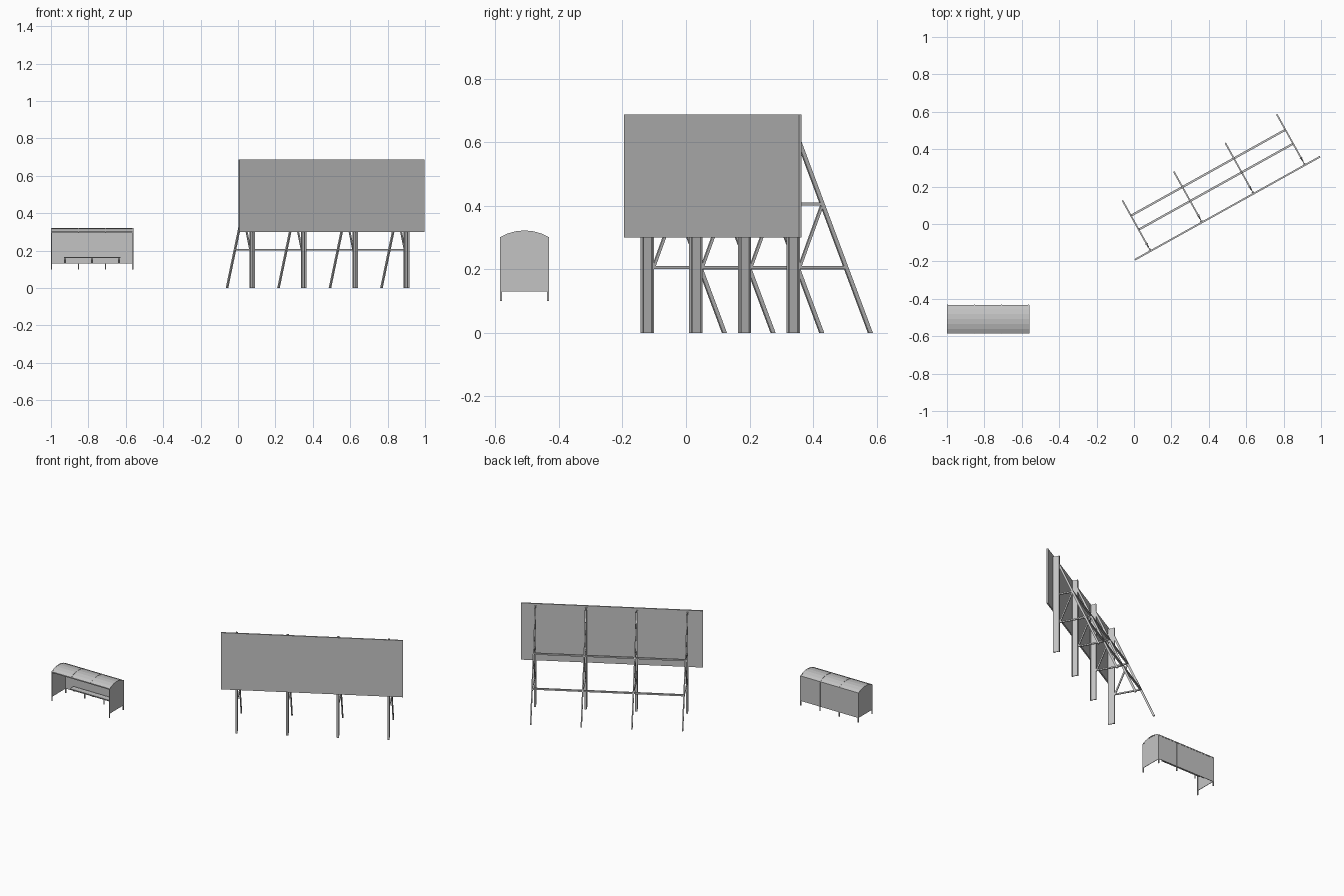
import bpy, bmesh, math
from mathutils import Matrix, Vector

old = bpy.data.objects.get("Cube")
if old:
    bpy.data.objects.remove(old, do_unlink=True)

grey = bpy.data.materials.new("plain_grey")
grey.use_nodes = True
colour = (0.55, 0.55, 0.55, 1)
grey.diffuse_color = colour
grey.node_tree.nodes["Principled BSDF"].inputs["Base Color"].default_value = colour


def prism(name, section, a, b, matrix=Matrix()):
    """Sweep a section (3D offsets) straight from a to b."""
    bm = bmesh.new()
    ends = [[bm.verts.new(Vector(p) + Vector(e)) for p in section] for e in (a, b)]
    n = len(section)
    for i in range(n):
        j = (i + 1) % n
        bm.faces.new((ends[0][i], ends[0][j], ends[1][j], ends[1][i]))
    bm.faces.new(ends[0][::-1])
    bm.faces.new(ends[1])
    bmesh.ops.recalc_face_normals(bm, faces=bm.faces)
    mesh = bpy.data.meshes.new(name)
    bm.to_mesh(mesh)
    bm.free()
    mesh.materials.append(grey)
    obj = bpy.data.objects.new(name, mesh)
    obj.matrix_world = matrix
    bpy.context.collection.objects.link(obj)
    return obj


def rect(w, h, plane):
    """Centred rectangle lying in the plane xy, yz or xz."""
    pts = [(-w / 2, -h / 2), (w / 2, -h / 2), (w / 2, h / 2), (-w / 2, h / 2)]
    place = {"xy": lambda p, q: (p, q, 0),
             "yz": lambda p, q: (0, p, q),
             "xz": lambda p, q: (p, 0, q)}[plane]
    return [place(p, q) for p, q in pts]


# Billboard, built along its own x axis, then turned
turn = Matrix.Translation((0.007, -0.195, 0)) @ Matrix.Rotation(math.radians(29.1), 4, "Z")
LENGTH = 1.133
prism("billboard_panel", rect(0.009, 0.387, "yz"), (0, 0.0045, 0.494), (LENGTH, 0.0045, 0.494), turn)

# I-shaped section for the posts
hw, hd, web, flange = 0.007, 0.02, 0.002, 0.005
quarter = [(hw, hd), (hw, hd - flange), (web, hd - flange)]
half = quarter + [(x, -y) for x, y in reversed(quarter)]
i_beam = [(x, y, 0) for x, y in half] + [(-x, -y, 0) for x, y in half]


def brace_y(z):
    return 0.308 - 0.427 * z


# Posts with raking braces, struts and diagonals
LOW, HIGH = 0.205, 0.405
stations = [0.096 + 0.315 * i for i in range(4)]
for i, s in enumerate(stations, 1):
    prism(f"post_{i}", i_beam, (s, 0.03, 0), (s, 0.03, 0.675), turn)
    prism(f"brace_{i}", rect(0.008, 0.014, "xy"), (s, brace_y(0), 0), (s, brace_y(0.64), 0.64), turn)
    for label, z in (("low", LOW), ("high", HIGH)):
        prism(f"{label}_strut_{i}", rect(0.007, 0.009, "xz"), (s, 0.048, z), (s, brace_y(z), z), turn)
    prism(f"diagonal_{i}", rect(0.007, 0.01, "xy"), (s, 0.052, LOW), (s, brace_y(HIGH), HIGH), turn)

# Long rails joining the braces
for label, z in (("low", LOW), ("high", HIGH)):
    prism(f"{label}_rail", rect(0.011, 0.01, "yz"),
          (stations[0], brace_y(z), z), (stations[-1], brace_y(z), z), turn)

# Shelter frame
X0, X1, FRONT, BACK = -0.997, -0.563, -0.582, -0.435
BASE, SILL, EAVE, RISE = 0.1, 0.13, 0.3, 0.021
MID = (FRONT + BACK) / 2
bays = [X0 + (X1 - X0) * i / 3 for i in range(4)]
for i, x in enumerate(bays, 1):
    prism(f"back_leg_{i}", rect(0.006, 0.006, "xy"), (x, BACK, BASE), (x, BACK, EAVE))
for side, x in (("right", X0), ("left", X1)):
    prism(f"front_leg_{side}", rect(0.006, 0.006, "xy"), (x, FRONT, BASE), (x, FRONT, EAVE))
for label, y in (("front", FRONT), ("back", BACK)):
    prism(f"{label}_eave_beam", rect(0.006, 0.007, "yz"), (X0, y, EAVE - 0.002), (X1, y, EAVE - 0.002))

# Curved roof, a thin faceted shell
SEGMENTS = 6
chord = (BACK - FRONT) / 2 + 0.003
radius = (chord ** 2 + RISE ** 2) / (2 * RISE)
spread = math.asin(chord / radius)


def arc(r):
    angles = [spread * (2 * i / SEGMENTS - 1) for i in range(SEGMENTS + 1)]
    return [(0, MID + r * math.sin(t), EAVE + RISE - radius + r * math.cos(t)) for t in angles]


top, under = arc(radius), arc(radius - 0.003)
prism("roof", top + under[::-1], (X0 - 0.003, 0, 0), (X1 + 0.003, 0, 0))
for i, x in enumerate(bays, 1):
    rib = arc(radius + 0.0012) + arc(radius - 0.006)[::-1]
    prism(f"roof_rib_{i}", rib, (x - 0.0025, 0, 0), (x + 0.0025, 0, 0))

# Side walls with arched tops, and the three back panels
wall = [(0, FRONT, SILL), (0, BACK, SILL)] + under[::-1]
for side, x in (("right", X0), ("left", X1)):
    prism(f"side_wall_{side}", wall, (x - 0.0015, 0, 0), (x + 0.0015, 0, 0))
for i in range(3):
    z = (SILL + EAVE) / 2
    prism(f"back_panel_{i + 1}", rect(0.003, EAVE - SILL, "yz"),
          (bays[i] + 0.002, BACK, z), (bays[i + 1] - 0.002, BACK, z))

# Bench on brackets
prism("bench_seat", rect(0.04, 0.006, "yz"), (-0.93, -0.466, 0.163), (-0.628, -0.466, 0.163))
for i in range(3):
    x = (bays[i] + bays[i + 1]) / 2
    bracket = [(0, -0.478, 0.161), (0, BACK, 0.161), (0, BACK, 0.133), (0, -0.447, 0.133)]
    prism(f"bench_bracket_{i + 1}", bracket, (x - 0.003, 0, 0), (x + 0.003, 0, 0))
